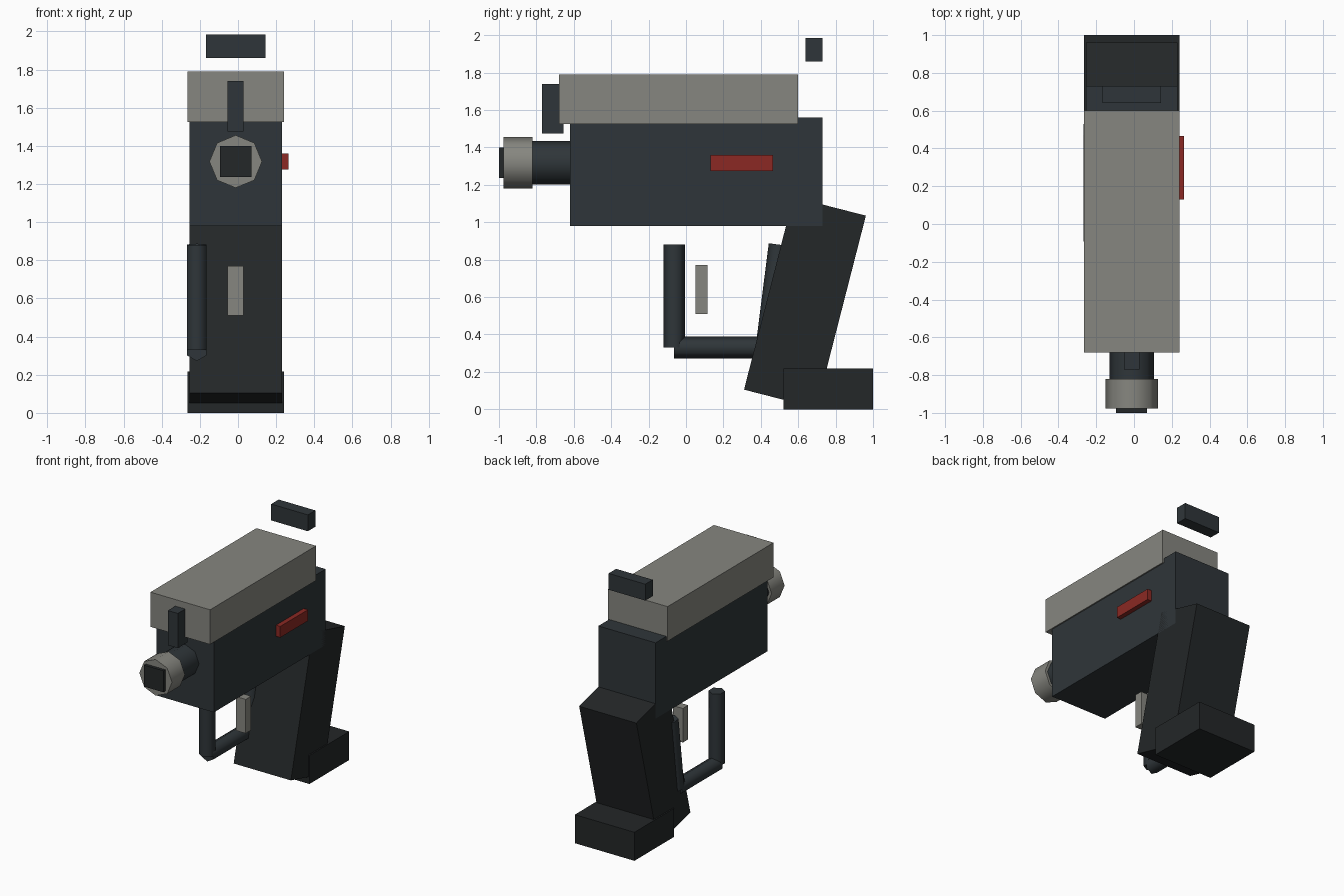
import bpy, bmesh, math
from mathutils import Matrix, Vector

if "Cube" in bpy.data.objects:
    bpy.data.objects.remove(bpy.data.objects["Cube"])

CX = -0.012  # centre line of the main parts


def material(name, r, g, b):
    m = bpy.data.materials.new(name)
    m.diffuse_color = (r, g, b, 1)
    m.use_nodes = True
    m.node_tree.nodes["Principled BSDF"].inputs["Base Color"].default_value = m.diffuse_color
    return m


STEEL = material("dark_steel", 0.028, 0.036, 0.041)
BLACK = material("black", 0.017, 0.020, 0.021)
SILVER = material("silver", 0.24, 0.24, 0.215)
RED = material("red", 0.26, 0.022, 0.017)


def add_object(name, bm, mat):
    bmesh.ops.recalc_face_normals(bm, faces=bm.faces)
    me = bpy.data.meshes.new(name)
    bm.to_mesh(me)
    bm.free()
    me.materials.append(mat)
    ob = bpy.data.objects.new(name, me)
    bpy.context.collection.objects.link(ob)
    return ob


def box(name, x, y, z, mat, tilt=0.0):
    """Box from (min, max) ranges, tilted about its own centre around x."""
    centre = Vector([(a + b) / 2 for a, b in (x, y, z)])
    size = [b - a for a, b in (x, y, z)]
    bm = bmesh.new()
    bmesh.ops.create_cube(bm, size=1, matrix=Matrix.Translation(centre)
                          @ Matrix.Rotation(tilt, 4, 'X') @ Matrix.Diagonal((*size, 1)))
    return add_object(name, bm, mat)


def rod(name, x, start, end, radius, sides, mat):
    """Smooth-sided prism between two (y, z) points, with a corner in the yz plane."""
    a, b = Vector((x, *start)), Vector((x, *end))
    d = b - a
    rot = Matrix.Rotation(-math.atan2(d.y, d.z), 3, 'X')
    bm = bmesh.new()
    rings = []
    for p in (a, b):
        ring = []
        for i in range(sides):
            t = 2 * math.pi * i / sides
            ring.append(bm.verts.new(p + rot @ Vector((radius * math.sin(t), radius * math.cos(t), 0))))
        rings.append(ring)
    for i in range(sides):
        j = (i + 1) % sides
        f = bm.faces.new((rings[0][i], rings[0][j], rings[1][j], rings[1][i]))
        f.smooth = True
    for ring in rings:
        bm.faces.new(ring)
    # keep the end caps crisp
    for e in bm.edges:
        if any(len(f.verts) != 4 for f in e.link_faces):
            e.smooth = False
    return add_object(name, bm, mat)


def span(half):
    return (CX - half, CX + half)


# Receiver and slide
box("receiver", span(0.242), (-0.62, 0.73), (0.98, 1.56), STEEL)
box("slide", span(0.252), (-0.68, 0.60), (1.525, 1.79), SILVER)

# Barrel, muzzle ring and bore
rod("barrel", CX, (-0.55, 1.318), (-0.90, 1.318), 0.117, 8, STEEL)
rod("muzzle_ring", CX, (-0.82, 1.318), (-0.977, 1.318), 0.138, 8, SILVER)
box("bore", span(0.082), (-1.0, -0.95), (1.236, 1.40), BLACK)

# Sights
box("front_sight", span(0.042), (-0.77, -0.655), (1.475, 1.74), STEEL)
box("rear_sight", span(0.155), (0.64, 0.73), (1.86, 1.985), STEEL)

# Grip and its base
box("grip", span(0.242), (0.436, 0.836), (0.0385, 1.1015), BLACK, tilt=-0.251)
box("grip_base", span(0.252), (0.52, 1.0), (0.0, 0.218), BLACK)

# Trigger and the three bars of its guard
box("trigger", span(0.042), (0.05, 0.115), (0.51, 0.77), SILVER)
GUARD_X = -0.216
for name, start, end in (("guard_front", (-0.063, 0.33), (-0.063, 0.88)),
                         ("guard_bottom", (-0.063, 0.33), (0.43, 0.33)),
                         ("guard_rear", (0.43, 0.33), (0.50, 0.88))):
    rod(name, GUARD_X, start, end, 0.058, 6, STEEL)

# Red selector on the right side
box("selector", (0.22, 0.266), (0.13, 0.465), (1.275, 1.36), RED)
